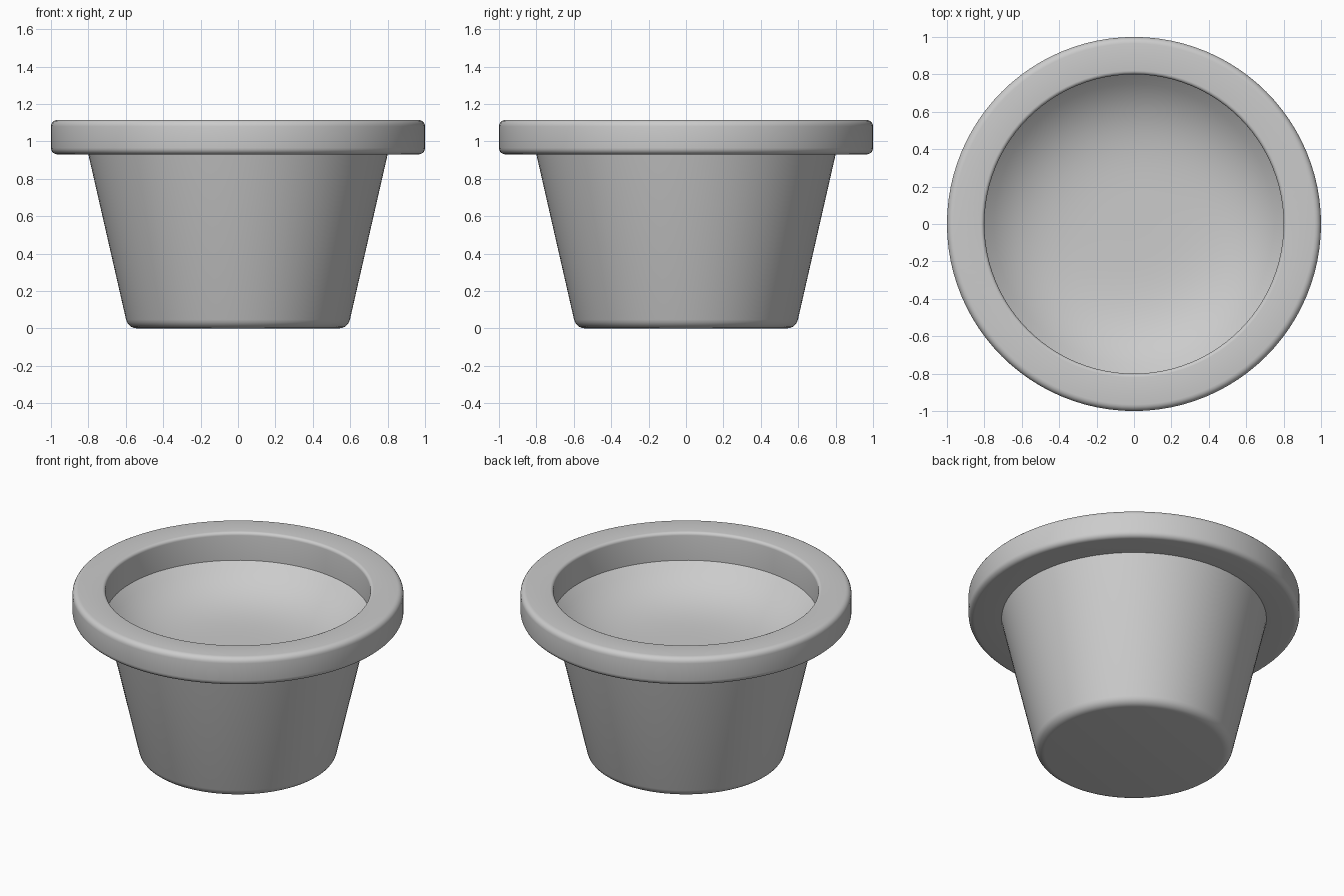
import bpy, bmesh, math

if "Cube" in bpy.data.objects:
    bpy.data.objects.remove(bpy.data.objects["Cube"])

SIDES = 96


def arc(cx, cz, r, a0, a1, n=5):
    """Points along a circular arc in the r-z plane (degrees)."""
    return [(cx + r * math.cos(math.radians(a0 + (a1 - a0) * i / n)),
             cz + r * math.sin(math.radians(a0 + (a1 - a0) * i / n))) for i in range(n + 1)]


def lathe(name, profile, closed=False):
    """Spin an r-z profile around the z axis; r = 0 ends become poles."""
    bm = bmesh.new()
    verts = [bm.verts.new((r, 0, z)) for r, z in profile]
    pairs = list(zip(verts, verts[1:])) + ([(verts[-1], verts[0])] if closed else [])
    edges = [bm.edges.new(p) for p in pairs]
    bmesh.ops.spin(bm, geom=verts + edges, cent=(0, 0, 0), axis=(0, 0, 1),
                   angle=math.tau, steps=SIDES, use_duplicate=False)
    bmesh.ops.remove_doubles(bm, verts=bm.verts, dist=1e-4)
    bmesh.ops.recalc_face_normals(bm, faces=bm.faces)
    mesh = bpy.data.meshes.new(name)
    bm.to_mesh(mesh)
    bm.free()
    obj = bpy.data.objects.new(name, mesh)
    bpy.context.collection.objects.link(obj)
    bpy.ops.object.select_all(action='DESELECT')
    obj.select_set(True)
    bpy.context.view_layer.objects.active = obj
    bpy.ops.object.shade_smooth_by_angle(angle=math.radians(35))
    return obj


# Tapered pot body: rounded foot, flared wall, shallow concave basin inside
R, TOP, DEPTH = 0.80, 0.93, 0.20
foot = arc(0.54, 0.06, 0.06, -90, -13)
basin = [(R * t, TOP - DEPTH * (1 - t ** 4)) for t in (1 - i / 16 for i in range(1, 17))]
lathe("pot_body", [(0, 0)] + foot + [(R, TOP)] + basin)

# Thick collar with softened edges
B = 0.035
rim = (arc(1 - B, 0.93 + B, B, -90, 0) + arc(1 - B, 1.115 - B, B, 0, 90)
       + arc(0.80 + 0.02, 1.115 - 0.02, 0.02, 90, 180) + [(0.80, 0.93)])
lathe("pot_rim", rim, closed=True)
